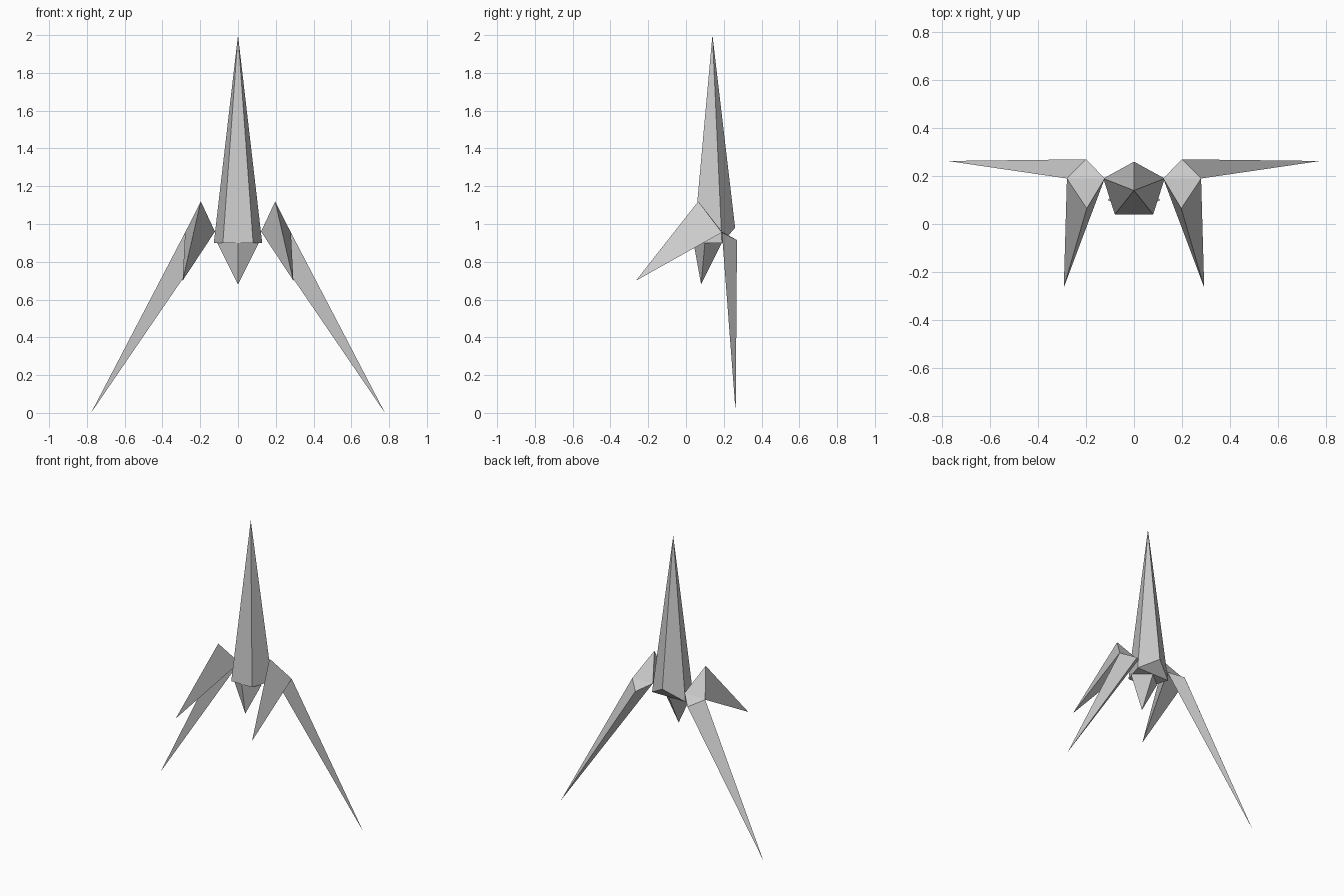
import bpy, bmesh

if "Cube" in bpy.data.objects:
    bpy.data.objects.remove(bpy.data.objects["Cube"])


def hull(name, points, mirrored=False):
    """Flat-faced convex solid through a few corner points."""
    bm = bmesh.new()
    for p in points:
        bm.verts.new(p)
    bmesh.ops.convex_hull(bm, input=bm.verts[:])
    bmesh.ops.dissolve_limit(bm, angle_limit=0.01, verts=bm.verts[:], edges=bm.edges[:])
    bmesh.ops.recalc_face_normals(bm, faces=bm.faces[:])
    mesh = bpy.data.meshes.new(name)
    bm.to_mesh(mesh)
    bm.free()
    obj = bpy.data.objects.new(name, mesh)
    bpy.context.collection.objects.link(obj)
    if mirrored:
        obj.modifiers.new("Mirror", "MIRROR").use_mirror_merge = False
    return obj


# Tall five-sided spire, with its back corner raised
hull("spire", [(0, .14, 2), (-.08, .04, .9), (.08, .04, .9),
               (.128, .19, .9), (-.128, .19, .9), (0, .26, .98)])

# Short four-sided point beneath the spire
hull("lower_point", [(0, .08, .68), (0, .04, .9), (.11, .1, .9),
                     (-.11, .1, .9), (0, .19, .9)])

# Limbs share one hinge edge on each side
inner, outer = (.122, .19, .96), (.28, .19, .955)
hull("front_limb", [inner, outer, (.197, .065, 1.12), (.293, -.265, .70)], True)
hull("rear_leg", [inner, outer, (.2, .27, .915), (.778, .263, 0)], True)
